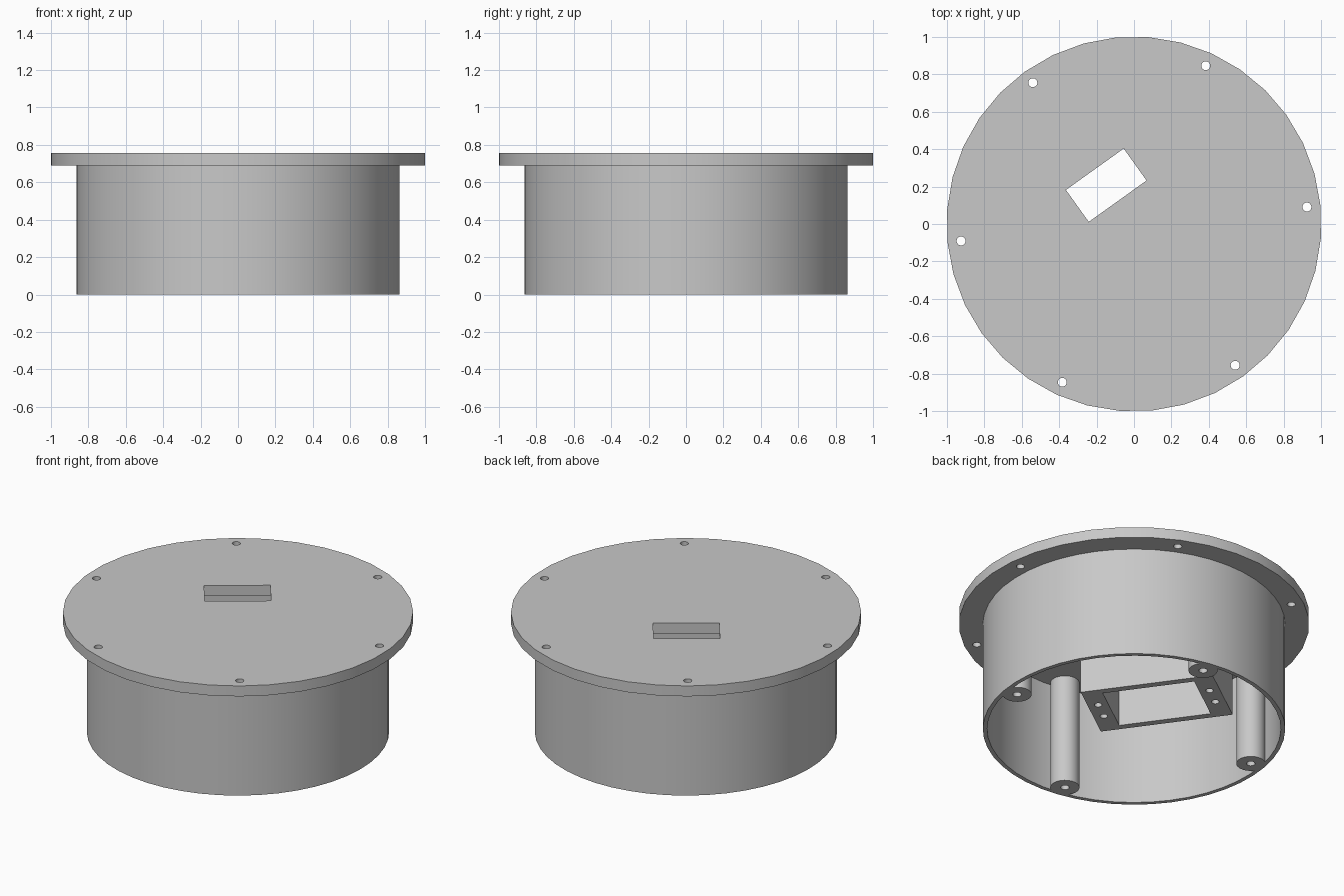
import bpy, bmesh
from math import radians, sin, cos
from mathutils import Matrix, Vector

cube = bpy.data.objects.get("Cube")
if cube:
    bpy.data.objects.remove(cube)

TURN = Matrix.Rotation(radians(35.6), 4, "Z")   # whole part is turned on its axis
LID_Z, TOP_Z, BLOCK_Z = 0.69, 0.756, 0.15
BLOCK_V = 0.134                                  # offset of the mount block

grey = bpy.data.materials.new("plain grey")
grey.use_nodes = True
grey.diffuse_color = (0.58, 0.58, 0.58, 1)
grey.node_tree.nodes["Principled BSDF"].inputs["Base Color"].default_value = (0.58, 0.58, 0.58, 1)


def cylinder(bm, x, y, z0, z1, radius, sides):
    bmesh.ops.create_cone(bm, cap_ends=True, segments=sides, radius1=radius, radius2=radius,
                          depth=z1 - z0, matrix=Matrix.Translation((x, y, (z0 + z1) / 2)))


def box(bm, x, y, z0, z1, width, length):
    size = Matrix.Diagonal((width, length, z1 - z0, 1))
    bmesh.ops.create_cube(bm, size=1, matrix=Matrix.Translation((x, y, (z0 + z1) / 2)) @ size)


def make(name, solid, cuts):
    """Build an object from a solid and a list of shapes cut out of it."""
    objects = []
    for label, shapes in ((name, [solid]), (name + "_cutter", cuts)):
        bm = bmesh.new()
        for func, *args in shapes:
            func(bm, *args)
        bm.transform(TURN)
        mesh = bpy.data.meshes.new(label)
        bm.to_mesh(mesh)
        bm.free()
        mesh.materials.append(grey)
        obj = bpy.data.objects.new(label, mesh)
        bpy.context.collection.objects.link(obj)
        objects.append(obj)
    obj, cutter = objects
    cutter.hide_render = True
    mod = obj.modifiers.new("cut", "BOOLEAN")
    mod.operation, mod.solver, mod.object = "DIFFERENCE", "EXACT", cutter
    bpy.ops.object.select_all(action="DESELECT")
    obj.select_set(True)
    bpy.context.view_layer.objects.active = obj
    bpy.ops.object.modifier_apply(modifier="cut")
    bpy.data.objects.remove(cutter)
    bpy.ops.object.shade_smooth_by_angle(angle=radians(30))
    return obj


# Lid flange with a slot and six screw holes
rim = [radians(30 + 60 * i) for i in range(6)]
make("lid_flange", (cylinder, 0, 0, LID_Z, TOP_Z, 1.002, 36),
     [(box, 0, 0.255, 0.6, 0.85, 0.38, 0.21)]
     + [(cylinder, 0.929 * cos(a), 0.929 * sin(a), 0.6, 0.85, 0.024, 16) for a in rim])

# Open-bottomed round wall
make("body_wall", (cylinder, 0, 0, 0, LID_Z, 0.865, 48),
     [(cylinder, 0, 0, -0.1, 0.8, 0.84, 48)])

# Hollow mount block hanging under the lid, with four blind screw holes
make("mount_block", (box, 0, BLOCK_V, BLOCK_Z, LID_Z, 0.464, 0.778),
     [(box, 0, BLOCK_V, 0.05, 0.8, 0.38, 0.54)]
     + [(cylinder, sx * 0.066, BLOCK_V + sy * 0.329, 0.05, 0.4, 0.022, 16)
        for sx in (-1, 1) for sy in (-1, 1)])

# Four corner posts with blind screw holes
for side, sx in (("left", 1), ("right", -1)):
    for end, sy in (("front", -1), ("back", 1)):
        x, y = sx * 0.549, sy * 0.549
        make(f"{end}_{side}_post", (cylinder, x, y, 0, LID_Z, 0.083, 32),
             [(cylinder, x, y, -0.1, 0.3, 0.025, 16)])
